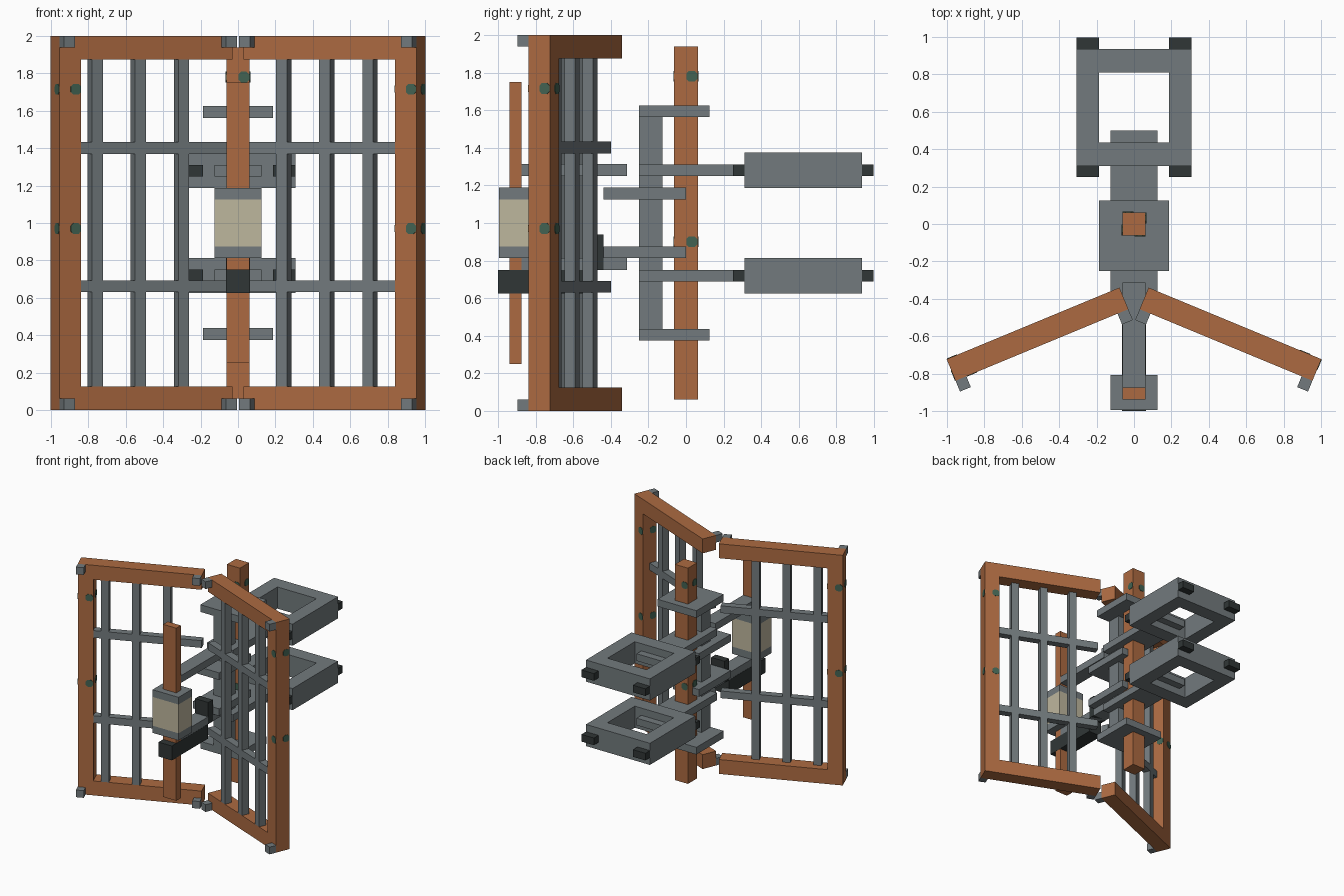
import bpy, bmesh, math
from mathutils import Matrix, Vector

if "Cube" in bpy.data.objects:
    bpy.data.objects.remove(bpy.data.objects["Cube"])


def material(name, rgb):
    m = bpy.data.materials.new(name)
    lin = [((c / 255 + 0.055) / 1.055) ** 2.4 for c in rgb]
    m.diffuse_color = (*lin, 1)
    m.use_nodes = True
    m.node_tree.nodes["Principled BSDF"].inputs["Base Color"].default_value = m.diffuse_color
    return m


COPPER = material("copper orange", (172, 106, 65))
GREY = material("iron grey", (114, 122, 125))
DARK = material("dark iron", (48, 54, 54))
CREAM = material("pale cream", (190, 183, 158))
GREEN = material("patina green", (66, 98, 82))
IDENT = Matrix.Identity(4)


def finish(name, bm, mat, matrix=IDENT):
    bmesh.ops.transform(bm, matrix=matrix, verts=bm.verts)
    bmesh.ops.recalc_face_normals(bm, faces=bm.faces)
    me = bpy.data.meshes.new(name)
    bm.to_mesh(me)
    bm.free()
    me.materials.append(mat)
    ob = bpy.data.objects.new(name, me)
    bpy.context.collection.objects.link(ob)
    return ob


def box(name, x, y, z, mat, matrix=IDENT):
    """Box from (min, max) ranges on each axis."""
    bm = bmesh.new()
    bmesh.ops.create_cube(bm, size=1)
    for v in bm.verts:
        v.co = Vector([(a + b) / 2 + c * (b - a) for c, (a, b) in zip(v.co, (x, y, z))])
    return finish(name, bm, mat, matrix)


def spots(name, x, y, heights, matrix=IDENT):
    """Patina plates on the right-hand half of each side of an upright."""
    cx, cy = sum(x) / 2, sum(y) / 2
    half = (x[1] - x[0]) / 2
    r, c, t = 0.029, 0.014, 0.003
    outline = [(-r, -r + c), (-r + c, -r), (r - c, -r), (r, -r + c),
               (r, r - c), (r - c, r), (-r + c, r), (-r, r - c)]
    bm = bmesh.new()
    for z in heights:
        for k in range(4):
            turn = Matrix.Translation((cx, cy, z)) @ Matrix.Rotation(k * math.pi / 2, 4, 'Z')
            vs = [bm.verts.new(turn @ Vector((half / 2 + a, -half - t, b))) for a, b in outline]
            ws = [bm.verts.new(turn @ Vector((half / 2 + a, -half + t, b))) for a, b in outline]
            bm.faces.new(vs)
            bm.faces.new(ws[::-1])
            for i in range(8):
                j = (i + 1) % 8
                bm.faces.new((vs[i], ws[i], ws[j], vs[j]))
    return finish(name, bm, GREEN, matrix)


# Two angled gate panels: local x runs outward from the middle, -y is the front
for side, label in ((1, "right"), (-1, "left")):
    place = (Matrix.Translation((side * 0.078, -0.34, 0))
             @ Matrix.Rotation(-side * math.radians(22.5), 4, 'Z'))

    def span(a, b):
        return (a, b) if side > 0 else (-b, -a)

    depth, thin = (-0.125, 0), (-0.125, -0.0625)
    box(label + "_stile", span(0.875, 1), depth, (0, 2), COPPER, place)
    for n, z in (("bottom", 0), ("top", 1.875)):
        box(f"{label}_{n}_rail", span(0, 0.875), depth, (z, z + 0.125), COPPER, place)
    # corner clips
    for z in (0, 1.9375):
        for u in (0, 0.9375):
            box(label + "_clip", span(u, u + 0.0625), (-0.1875, -0.125),
                (z, z + 0.0625), GREY, place)
    # grille bars
    first = 0.1875 if side > 0 else 0.25
    for i in range(3):
        u = first + i * 0.25
        box(label + "_upright_bar", span(u, u + 0.0625), thin, (0.125, 1.875), GREY, place)
    for z in (0.63, 1.37):
        box(label + "_cross_bar", span(0, 0.875), thin, (z, z + 0.0625), GREY, place)
    spots(label + "_stile_patina", span(0.875, 1), depth, (0.97, 1.715), place)

# Central post
C = (-0.0625, 0.0625)
W = (-0.125, 0.125)
box("post", C, C, (0.0625, 1.9375), COPPER)
spots("post_patina", C, C, (0.90, 1.78))

# Column with end plates and short brackets
box("column", C, (-0.25, -0.125), (0.375, 1.625), GREY)
for z in (0.375, 1.5625):
    box("end_plate", (-0.1875, 0.1875), (-0.25, 0.125), (z, z + 0.0625), GREY)
for z in (0.8125, 1.125):
    box("bracket", W, (-0.4375, 0), (z, z + 0.0625), GREY)

# Front staff, its arms and the lantern
box("staff", C, (-0.9375, -0.875), (0.25, 1.75), COPPER)
for z in (0.75, 1.25):
    box("front_arm", C, (-0.875, -0.3125), (z, z + 0.0625), GREY)
L = (-0.995, -0.8075)
box("lantern_glass", W, L, (0.875, 1.125), CREAM)
box("lantern_base", W, L, (0.8125, 0.875), GREY)
box("lantern_cap", W, L, (1.125, 1.1875), GREY)

# Dark lever under the lantern
box("lever_beam", (-0.064, 0.064), (-1, -0.5), (0.625, 0.75), DARK)
box("lever_stop", (-0.064, 0.064), (-0.5, -0.4375), (0.75, 0.9375), DARK)

# Rear square frames on arms, with dark corner pegs
for zc in (0.72, 1.28):
    arm = (zc - 0.031, zc + 0.031)
    ring = (zc - 0.094, zc + 0.094)
    box("rear_arm", W, (-0.25, 0.5), arm, GREY)
    for s in (-1, 1):
        x = tuple(sorted((s * 0.1875, s * 0.3075)))
        box("frame_side", x, (0.31, 0.935), ring, GREY)
        for y in (0.25, 0.935):
            box("corner_peg", x, (y, y + 0.0625), arm, DARK)
    for y in (0.31, 0.81):
        box("frame_end", (-0.1875, 0.1875), (y, y + 0.125), ring, GREY)
